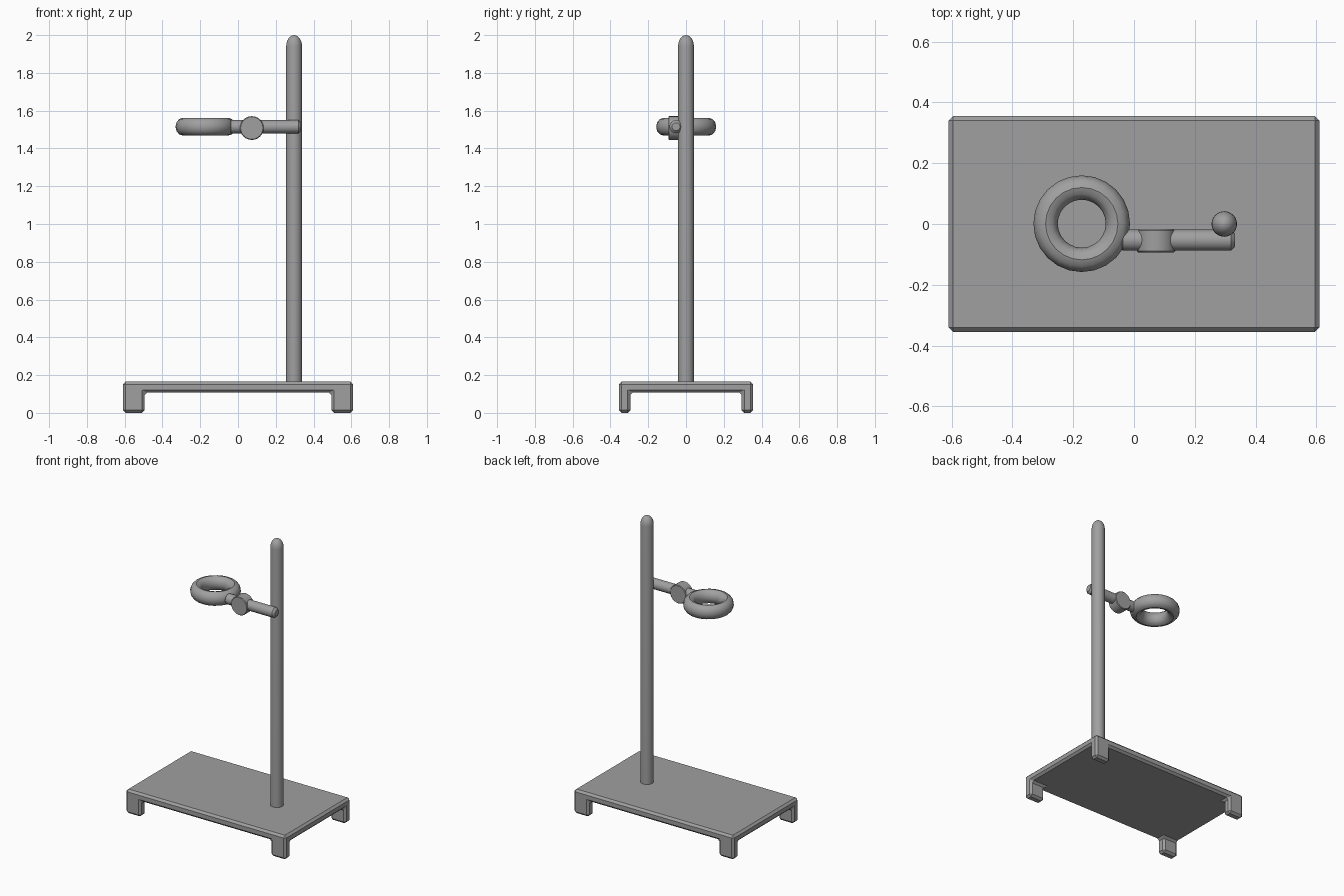
import bpy, bmesh, math
from mathutils import Matrix, Vector

cube = bpy.data.objects.get("Cube")
if cube:
    bpy.data.objects.remove(cube, do_unlink=True)

grey = bpy.data.materials.new("metal_grey")
grey.use_nodes = True
GREY = (0.35, 0.35, 0.35, 1)
grey.diffuse_color = GREY
grey.node_tree.nodes["Principled BSDF"].inputs["Base Color"].default_value = GREY


def finish(bm, name, smooth=True):
    bmesh.ops.recalc_face_normals(bm, faces=bm.faces)
    mesh = bpy.data.meshes.new(name)
    bm.to_mesh(mesh)
    bm.free()
    obj = bpy.data.objects.new(name, mesh)
    bpy.context.collection.objects.link(obj)
    mesh.materials.append(grey)
    if smooth:
        bpy.ops.object.select_all(action="DESELECT")
        obj.select_set(True)
        bpy.context.view_layer.objects.active = obj
        bpy.ops.object.shade_smooth_by_angle(angle=math.radians(35))
    return obj


def lathe(name, profile, origin, axis, steps):
    """Revolve (radius, height) points around the axis through origin."""
    bm = bmesh.new()
    verts = [bm.verts.new((r, 0, h)) for r, h in profile]
    edges = [bm.edges.new(pair) for pair in zip(verts, verts[1:])]
    bmesh.ops.spin(bm, geom=verts + edges, cent=(0, 0, 0), axis=(0, 0, 1),
                   angle=math.tau, steps=steps, use_duplicate=False)
    bmesh.ops.remove_doubles(bm, verts=bm.verts, dist=0.0001)
    turn = Vector((0, 0, 1)).rotation_difference(Vector(axis)).to_matrix().to_4x4()
    bm.transform(Matrix.Translation(origin) @ turn)
    return finish(bm, name)


def rod_profile(radius, length, chamfer):
    return [(0, 0), (radius - chamfer, 0), (radius, chamfer),
            (radius, length - chamfer), (radius - chamfer, length), (0, length)]


# Base plate with four corner feet pulled down, all edges chamfered
HX, HY, FOOT_X, FOOT_Y = 0.61, 0.355, 0.115, 0.06
UNDER, TOP = 0.108, 0.165
bm = bmesh.new()
bmesh.ops.create_cube(bm, size=1, matrix=Matrix.Translation((0, 0, (UNDER + TOP) / 2))
                      @ Matrix.Diagonal((2 * HX, 2 * HY, TOP - UNDER, 1)))
for axis, offset in ((0, HX - FOOT_X), (1, HY - FOOT_Y)):
    for side in (-1, 1):
        normal = Vector((0, 0, 0))
        normal[axis] = 1
        bmesh.ops.bisect_plane(bm, geom=bm.verts[:] + bm.edges[:] + bm.faces[:],
                               plane_co=normal * offset * side, plane_no=normal)
bm.normal_update()
corners = [f for f in bm.faces if f.normal.z < -0.9
           and abs(f.calc_center_median().x) > HX - FOOT_X
           and abs(f.calc_center_median().y) > HY - FOOT_Y]
for face in corners:
    foot = bmesh.ops.extrude_discrete_faces(bm, faces=[face])["faces"][0]
    for v in foot.verts:
        v.co.z = 0
bmesh.ops.dissolve_limit(bm, angle_limit=0.01, verts=bm.verts, edges=bm.edges)
base = finish(bm, "base", smooth=False)
bevel = base.modifiers.new("chamfer", "BEVEL")
bevel.width = 0.014
bevel.segments = 1

# Upright post with a rounded tip
R, TIP, CAP = 0.042, 2.0, 0.06
dome = [(R * math.cos(a), TIP - CAP + CAP * math.sin(a))
        for a in (i * math.pi / 12 for i in range(6))]
lathe("post", [(0, 0.12), (R, 0.12)] + dome + [(0, TIP)], (0.297, 0, 0), (0, 0, 1), 24)

# Side arm and the clamp knob that crosses it
lathe("clamp_arm", rod_profile(0.035, 0.383, 0.014), (-0.05, -0.053, 1.515), (1, 0, 0), 16)
lathe("clamp_knob", rod_profile(0.063, 0.076, 0.004), (0.073, -0.017, 1.508), (0, -1, 0), 24)

# Support ring
bm = bmesh.new()
MAJOR, WIDE, TALL, STEPS, SIDES = 0.119, 0.04, 0.047, 24, 12
loop = [bm.verts.new((MAJOR + WIDE * math.cos(i * math.tau / SIDES), 0,
                      TALL * math.sin(i * math.tau / SIDES))) for i in range(SIDES)]
edges = [bm.edges.new((loop[i - 1], loop[i])) for i in range(SIDES)]
bmesh.ops.spin(bm, geom=loop + edges, cent=(0, 0, 0), axis=(0, 0, 1),
               angle=math.tau, steps=STEPS, use_duplicate=False)
bmesh.ops.remove_doubles(bm, verts=bm.verts, dist=0.0001)
bm.transform(Matrix.Translation((-0.172, 0.001, 1.515)))
finish(bm, "support_ring")
